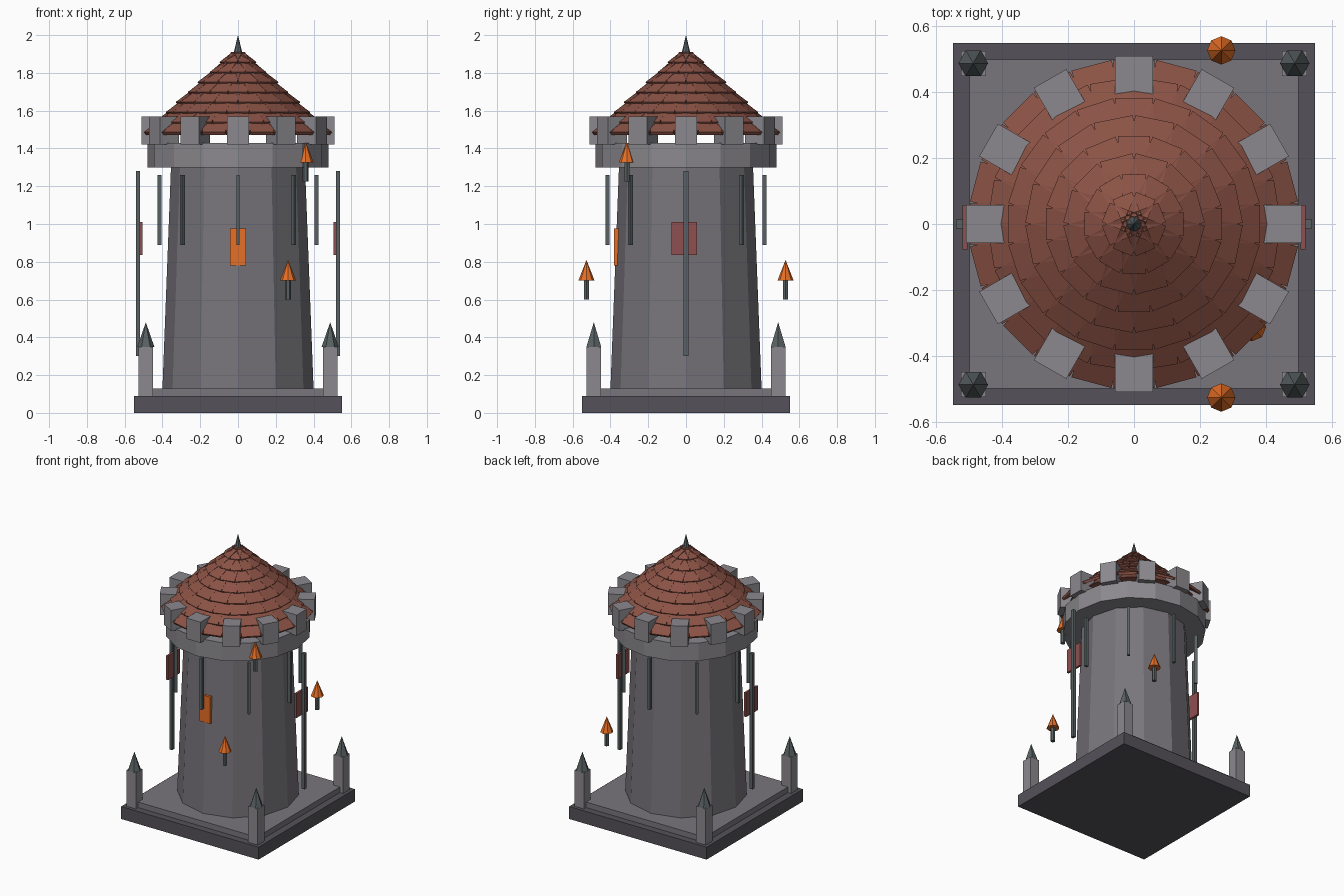
import bpy, bmesh
from math import sin, cos, pi, radians
from mathutils import Matrix, Vector

if "Cube" in bpy.data.objects:
    bpy.data.objects.remove(bpy.data.objects["Cube"])


def material(name, rgb):
    m = bpy.data.materials.new(name)
    m.diffuse_color = (*rgb, 1)
    m.use_nodes = True
    m.node_tree.nodes["Principled BSDF"].inputs["Base Color"].default_value = m.diffuse_color
    return m


STONE = material("stone", (0.19, 0.18, 0.2))
LIGHT = material("light_stone", (0.26, 0.25, 0.27))
DARK = material("dark_stone", (0.09, 0.085, 0.1))
IRON = material("iron", (0.1, 0.12, 0.125))
TILE = material("roof_tile", (0.26, 0.085, 0.06))
RED = material("banner_red", (0.27, 0.08, 0.08))
FIRE = material("flame_orange", (0.8, 0.16, 0.02))


def finish(name, bm, mat):
    me = bpy.data.meshes.new(name)
    bm.to_mesh(me)
    bm.free()
    me.materials.append(mat)
    ob = bpy.data.objects.new(name, me)
    bpy.context.collection.objects.link(ob)
    return ob


def add_box(bm, size, mat):
    bmesh.ops.create_cube(bm, size=1, matrix=mat @ Matrix.Diagonal((*size, 1)))


def box(name, x, y, z, mat, turn=0):
    """Box from (min, max) ranges, turned about the tower axis."""
    bm = bmesh.new()
    c = Vector([(a + b) / 2 for a, b in (x, y, z)])
    add_box(bm, [b - a for a, b in (x, y, z)],
            Matrix.Rotation(turn, 4, 'Z') @ Matrix.Translation(c))
    return finish(name, bm, mat)


def cone(name, x, y, z0, z1, r0, r1, sides, mat):
    """Frustum with its first corner on +x."""
    bm = bmesh.new()
    low = [bm.verts.new((x + r0 * cos(2 * pi * i / sides), y + r0 * sin(2 * pi * i / sides), z0))
           for i in range(sides)]
    bm.faces.new(low[::-1])
    if r1 > 0:
        top = [bm.verts.new((x + r1 * cos(2 * pi * i / sides), y + r1 * sin(2 * pi * i / sides), z1))
               for i in range(sides)]
        bm.faces.new(top)
    else:
        tip = bm.verts.new((x, y, z1))
    for i in range(sides):
        j = (i + 1) % sides
        bm.faces.new((low[i], low[j], top[j], top[i]) if r1 > 0 else (low[i], low[j], tip))
    return finish(name, bm, mat)


# Stepped base
box("base_plinth", (-.55, .55), (-.55, .55), (0, .09), DARK)
box("base_step", (-.5, .5), (-.5, .5), (.09, .13), STONE)

# Corner posts with pointed caps
for sx in (-1, 1):
    for sy in (-1, 1):
        x, y = .488 * sx, .488 * sy
        box("corner_post", (x - .038, x + .038), (y - .038, y + .038), (.09, .35), LIGHT)
        cone("post_cap", x, y, .35, .48, .045, 0, 6, IRON)

# Tower shaft and overhanging collar
cone("tower_shaft", 0, 0, .13, 1.3, .40, .355, 12, STONE)
cone("battlement_collar", 0, 0, 1.3, 1.43, .48, .48, 16, LIGHT)

# Merlons around the collar
for i in range(12):
    box("merlon", (.393, .51), (-.057, .057), (1.42, 1.57), LIGHT, i * pi / 6)

# Roof: inner cone covered by overlapping rows of flat tiles
cone("roof_core", 0, 0, 1.475, 1.90, .45, 0, 24, TILE)
bm = bmesh.new()
tilt = radians(36)
for row in range(8):
    r, z = .488 - .058 * row, 1.472 + .053 * row
    n = max(8, 24 - 2 * row - 2 * (row % 2))
    length, thick = min(.095, r * 1.1), .018
    width = 2 * pi * r / n * .98
    for i in range(n):
        spin = Matrix.Rotation(2 * pi * (i + .5 * (row % 2)) / n, 4, 'Z')
        place = spin @ Matrix.Translation((r, 0, z)) @ Matrix.Rotation(tilt, 4, 'Y')
        add_box(bm, (length, width, thick), place @ Matrix.Translation((-length / 2, 0, thick / 2)))
finish("roof_tiles", bm, TILE)
cone("roof_spike", 0, 0, 1.87, 2.0, .032, 0, 8, IRON)

# Upright slits around the shaft
for i in range(8):
    box("wall_slit", (.404, .427), (-.009, .009), (.89, 1.26), IRON, i * pi / 4)

# Glowing window
box("front_window", (-.042, .042), (-.38, -.355), (.78, .975), FIRE)

# Banners on side poles
for s in (-1, 1):
    box("banner_pole", (s * .53 - .011, s * .53 + .011), (-.013, .013), (.30, 1.28), IRON)
    box("banner", (s * .513 - .008, s * .513 + .008), (-.078, .057), (.835, 1.01), RED)

# Torches
for x, y, z in ((.265, -.527, .60), (.265, .527, .60), (.358, -.313, 1.225)):
    cone("torch_handle", x, y, z, z + .11, .016, .016, 6, IRON)
    cone("torch_flame", x, y, z + .10, z + .21, .043, 0, 8, FIRE)
